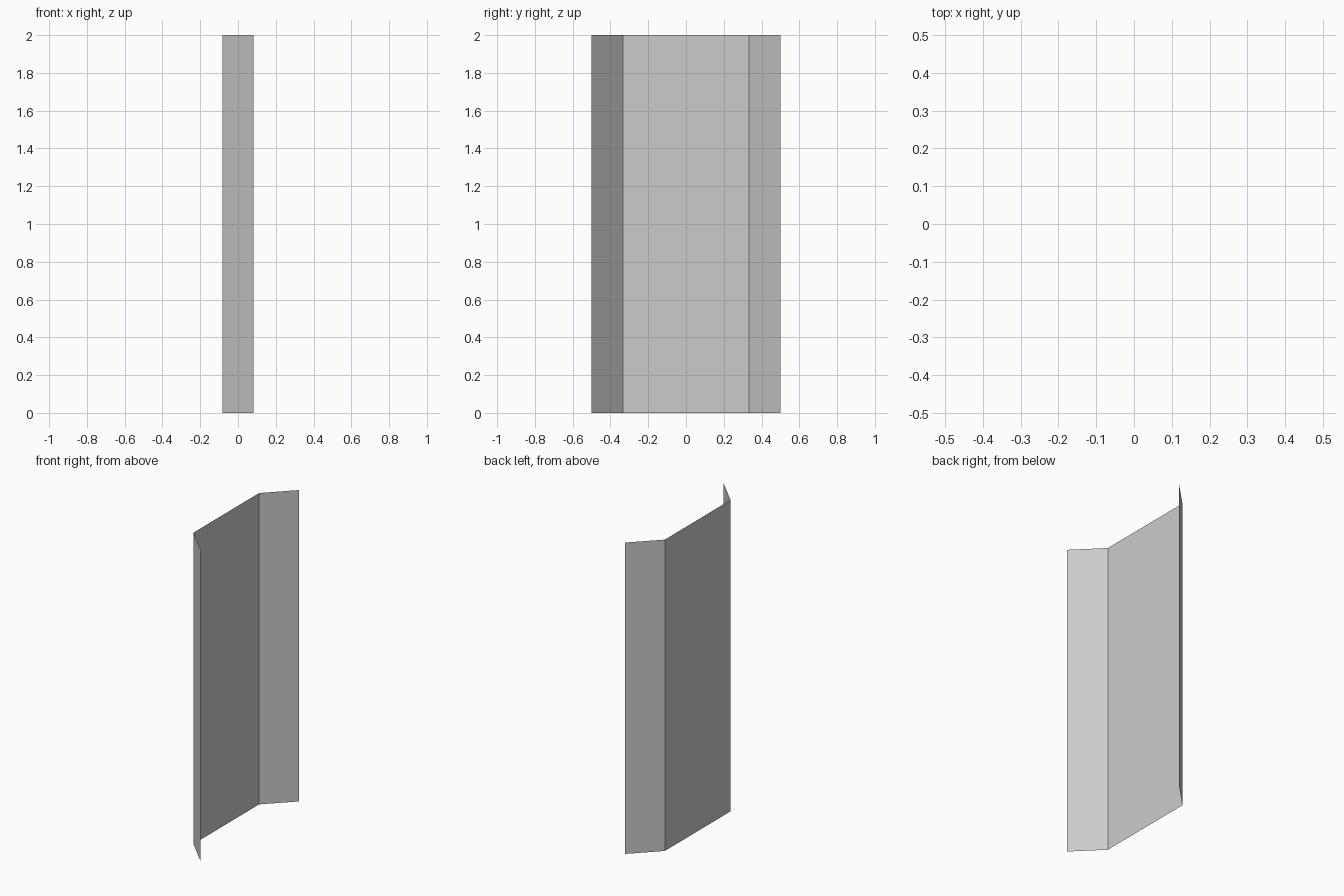
import bpy, bmesh
from mathutils import Vector

if "Cube" in bpy.data.objects:
    bpy.data.objects.remove(bpy.data.objects["Cube"])

HEIGHT = 2.0
# Plan section of the folded sheet: flange, wide web, flange
PROFILE = [(0.0833, -0.5), (-0.0833, -0.3333), (-0.0833, 0.3333), (0.0833, 0.5)]

bm = bmesh.new()
verts = [bm.verts.new((x, y, 0)) for x, y in PROFILE]
edges = [bm.edges.new(pair) for pair in zip(verts, verts[1:])]

# Raise the open profile into a single-thickness panel
raised = bmesh.ops.extrude_edge_only(bm, edges=edges)["geom"]
top = [g for g in raised if isinstance(g, bmesh.types.BMVert)]
bmesh.ops.translate(bm, verts=top, vec=Vector((0, 0, HEIGHT)))

# Face the open side of the channel (+x)
bm.normal_update()
flipped = [f for f in bm.faces if f.normal.x < 0]
if flipped:
    bmesh.ops.reverse_faces(bm, faces=flipped)

mesh = bpy.data.meshes.new("folded_panel")
bm.to_mesh(mesh)
bm.free()
panel = bpy.data.objects.new("folded_panel", mesh)
bpy.context.collection.objects.link(panel)
